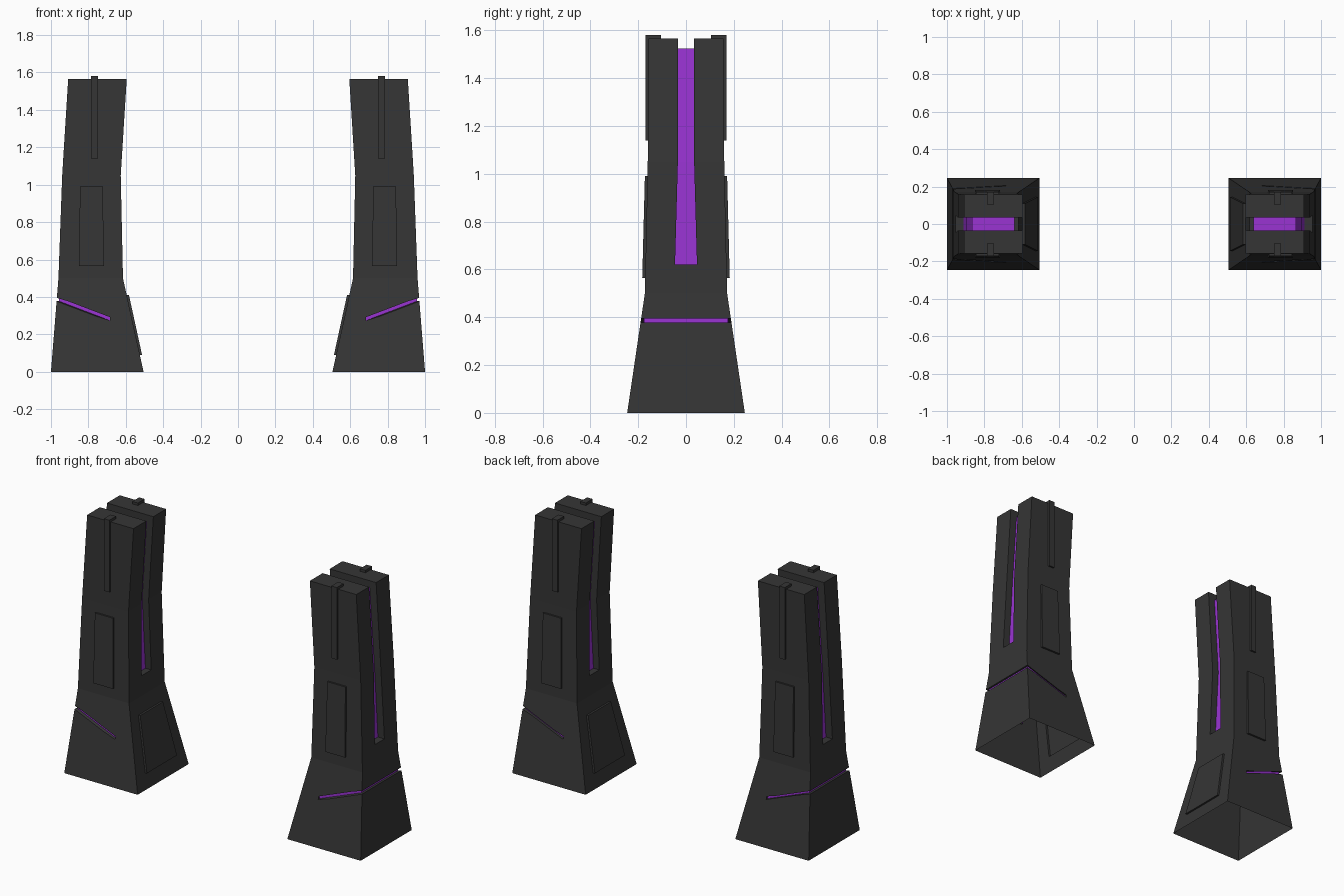
import bpy, bmesh
from mathutils import Matrix

cube = bpy.data.objects.get("Cube")
if cube:
    bpy.data.objects.remove(cube)


def material(name, rgb):
    m = bpy.data.materials.new(name)
    m.use_nodes = True
    m.diffuse_color = (*rgb, 1)
    m.node_tree.nodes["Principled BSDF"].inputs["Base Color"].default_value = (*rgb, 1)
    return m


MATERIALS = [material("dark_grey", (0.036, 0.036, 0.036)),
             material("purple_glow", (0.32, 0.034, 0.65))]


def loft(name, rings, glow_floor=False):
    """Closed solid through four-point rings; the last-to-first side is the floor."""
    bm = bmesh.new()
    loops = [[bm.verts.new(p) for p in ring] for ring in rings]
    for a, b in zip(loops, loops[1:]):
        for i in range(4):
            j = (i + 1) % 4
            face = bm.faces.new((a[i], a[j], b[j], b[i]))
            face.material_index = int(glow_floor and i == 3)
    bm.faces.new(loops[0])
    bm.faces.new(loops[-1])
    bmesh.ops.recalc_face_normals(bm, faces=bm.faces)
    mesh = bpy.data.meshes.new(name)
    bm.to_mesh(mesh)
    bm.free()
    for m in MATERIALS:
        mesh.materials.append(m)
    obj = bpy.data.objects.new(name, mesh)
    bpy.context.scene.collection.objects.link(obj)
    return obj


def rect(x0, x1, y0, y1, z):
    return [(x0, y0, z), (x1, y0, z), (x1, y1, z), (x0, y1, z)]


# Tapered, slightly bent tower: height, inner x, outer x, half depth
SECTIONS = [(0, 0.505, 1.0, 0.246), (0.5, 0.615, 0.96, 0.172),
            (1.05, 0.627, 0.94, 0.16), (1.565, 0.595, 0.908, 0.157)]
body = loft("left_pylon", [rect(a, b, -d, d, z) for z, a, b, d in SECTIONS])
added, cut = [], []

# Raised panels and hooked bars on front and back
for s in (-1, 1):
    added.append(loft("face_panel", [rect(0.717, 0.849, s * 0.12, s * 0.183, 0.565),
                                     rect(0.723, 0.845, s * 0.12, s * 0.172, 0.99)]))
    path = [((0.17, 1.14), (0.13, 1.14)), ((0.17, 1.58), (0.13, 1.55)),
            ((0.105, 1.58), (0.105, 1.55))]
    added.append(loft("hooked_bar", [[(0.749, s * o[0], o[1]), (0.786, s * o[0], o[1]),
                                      (0.786, s * i[0], i[1]), (0.749, s * i[0], i[1])]
                                     for o, i in path]))

# Raised panel on the inner side of the foot
added.append(loft("foot_panel", [rect(0.513, 0.57, -0.145, 0.145, 0.09),
                                 rect(0.583, 0.64, -0.11, 0.11, 0.41)]))

# Glowing slot up the inner side, over the top and down the outer side
slot = [((0.657, 0.62), (0.5, 0.62), 0.046), ((0.67, 1.05), (0.5, 1.05), 0.034),
        ((0.64, 1.525), (0.5, 1.7), 0.034), ((0.865, 1.525), (1.0, 1.7), 0.034),
        ((0.897, 1.05), (1.05, 1.05), 0.034), ((0.912, 0.62), (1.05, 0.62), 0.046)]
cut.append(loft("slot_cutter", [[(f[0], -w, f[1]), (o[0], -w, o[1]),
                                 (o[0], w, o[1]), (f[0], w, f[1])]
                                for f, o, w in slot], True))

# Glowing groove: slanted on front and back, level on the outer side
DEPTH, OUT, HALF = 0.013, 0.05, 0.009
rings = []
for s, ends in ((-1, ("tip", "corner")), (1, ("corner", "tip"))):
    for end in ends:
        x, y, z, dx = (0.685, 0.204, 0.283, 0) if end == "tip" else (0.969, 0.189, 0.386, 1)
        floor = (x - dx * DEPTH, s * (y - DEPTH))
        outer = (x + dx * OUT, s * (y + OUT))
        rings.append([(*floor, z - HALF), (*outer, z - HALF),
                      (*outer, z + HALF), (*floor, z + HALF)])
cut.append(loft("groove_cutter", rings, True))

# Join the raised parts, then cut the recesses
for parts, operation in ((added, 'UNION'), (cut, 'DIFFERENCE')):
    for part in parts:
        part.hide_render = True
        mod = body.modifiers.new(part.name, 'BOOLEAN')
        mod.operation = operation
        mod.solver = 'EXACT'
        mod.object = part
bpy.context.view_layer.update()
shell = bpy.data.meshes.new_from_object(
    body.evaluated_get(bpy.context.evaluated_depsgraph_get()))
body.modifiers.clear()
for part in added + cut:
    bpy.data.objects.remove(part)

# Open the underside
bm = bmesh.new()
bm.from_mesh(shell)
under = [f for f in bm.faces if all(v.co.z < 0.001 for v in f.verts)]
bmesh.ops.delete(bm, geom=under, context='FACES')
bm.to_mesh(shell)
bm.free()
body.data = shell

# Mirrored twin
twin = shell.copy()
twin.transform(Matrix.Scale(-1, 4, (1, 0, 0)))
twin.flip_normals()
right = bpy.data.objects.new("right_pylon", twin)
bpy.context.scene.collection.objects.link(right)
